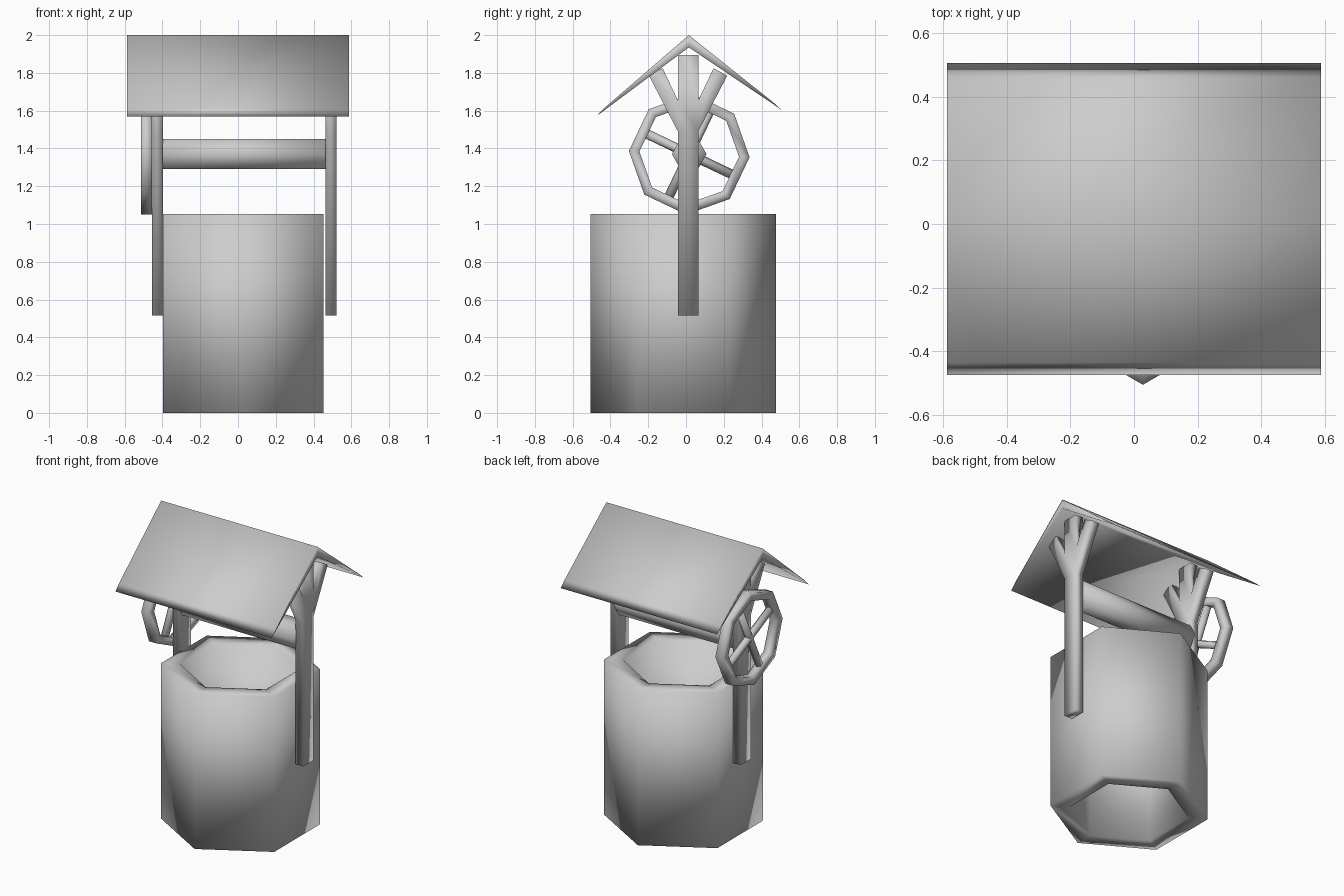
import bpy, bmesh, math
from mathutils import Matrix, Vector

cube = bpy.data.objects.get("Cube")
if cube:
    bpy.data.objects.remove(cube, do_unlink=True)

TONE = (0.61, 0.61, 0.61, 1)
grey = bpy.data.materials.new("plain_grey")
grey.use_nodes = True
grey.diffuse_color = TONE
grey.node_tree.nodes["Principled BSDF"].inputs["Base Color"].default_value = TONE

CY, AXLE_Z = 0.017, 1.37          # centre line and axle height


def finish(name, bm):
    """Turn a bmesh into a smooth grey object."""
    bmesh.ops.recalc_face_normals(bm, faces=bm.faces[:])
    for f in bm.faces:
        f.smooth = True
    mesh = bpy.data.meshes.new(name)
    bm.to_mesh(mesh)
    bm.free()
    mesh.materials.append(grey)
    obj = bpy.data.objects.new(name, mesh)
    bpy.context.collection.objects.link(obj)
    return obj


def bridge(bm, rings, closed=False):
    """Join consecutive rings of equal vertex count with quads."""
    pairs = list(zip(rings, rings[1:]))
    if closed:
        pairs.append((rings[-1], rings[0]))
    for a, b in pairs:
        n = len(a)
        for i in range(n):
            j = (i + 1) % n
            bm.faces.new((a[i], a[j], b[j], b[i]))


def extrude_x(name, outline, x0, x1, caps):
    """Extrude a (y, z) outline along x; caps lists the end faces by index."""
    bm = bmesh.new()
    rings = [[bm.verts.new((x, y, z)) for y, z in outline] for x in (x0, x1)]
    bridge(bm, rings)
    for ring in rings:
        for cap in caps:
            bm.faces.new([ring[i] for i in cap])
    return finish(name, bm)


# Well wall: open six-sided tube with a thick rim
bm = bmesh.new()
rings = []
for radius, z in ((0.491, 0), (0.491, 1.052), (0.372, 1.052), (0.372, 0)):
    rings.append([bm.verts.new((0.028 + radius * math.sin(k * math.pi / 3),
                                -0.014 - radius * math.cos(k * math.pi / 3), z))
                  for k in range(6)])
bridge(bm, rings, closed=True)
finish("well_wall", bm)

# Roof: folded slab tapering to thin eaves
roof = [(0.015, 2.0), (0.46, 1.646), (0.505, 1.605), (0.015, 1.935), (-0.475, 1.57), (-0.435, 1.612)]
extrude_x("roof", roof, -0.587, 0.587, [(0, 1, 2, 3), (0, 3, 4, 5)])

# Posts: upright with a three-way fork at the top
half = [(0.054, 0.515), (0.054, 1.49), (0.207, 1.785), (0.135, 1.825), (0.054, 1.655), (0.054, 1.895)]
outline = [(0.011 + y, z) for y, z in half] + [(0.011 - y, z) for y, z in reversed(half)]
post_caps = [(0, 1, 10, 11), (1, 4, 7, 10), (4, 5, 6, 7), (1, 2, 3, 4), (7, 8, 9, 10)]
for name, x in (("right_post", -0.427), ("left_post", 0.492)):
    extrude_x(name, outline, x - 0.029, x + 0.029, post_caps)

# Roller between the posts
hexagon = [(CY + 0.092 * math.cos(k * math.pi / 3), AXLE_Z + 0.092 * math.sin(k * math.pi / 3))
           for k in range(6)]
extrude_x("roller", hexagon, -0.399, 0.464, [range(6)])

# Crank wheel: eight-sided ring of square section
hub = Vector((-0.485, CY, AXLE_Z))
TILT = math.radians(-3)
bm = bmesh.new()
rings = []
for k in range(8):
    a = TILT + k * math.pi / 4
    out = Vector((0, math.cos(a), math.sin(a)))
    rings.append([bm.verts.new(hub + out * r + Vector((dx, 0, 0)))
                  for r, dx in ((0.32, -0.029), (0.32, 0.029), (0.264, 0.029), (0.264, -0.029))])
bridge(bm, rings, closed=True)
finish("crank_wheel", bm)

# Spokes: two crossed bars meeting the middles of the ring's sides
for i, name in enumerate(("spoke_long_way", "spoke_cross_way")):
    angle = TILT - math.pi / 8 + i * math.pi / 2
    bm = bmesh.new()
    bmesh.ops.create_cone(bm, cap_ends=True, segments=6, radius1=0.025, radius2=0.025, depth=0.52,
                          matrix=Matrix.Translation(hub) @ Matrix.Rotation(angle - math.pi / 2, 4, 'X'))
    finish(name, bm)
